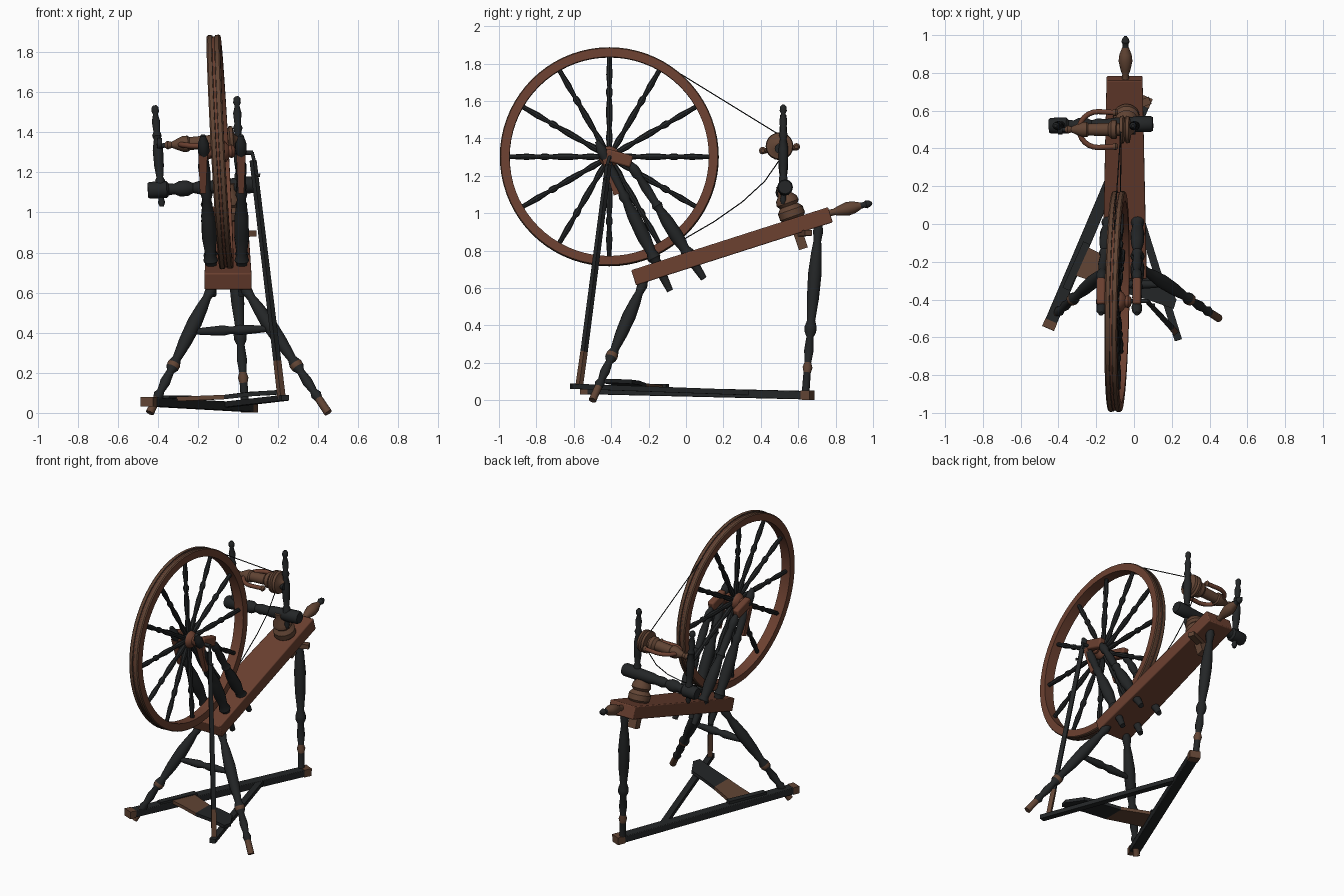
import bpy, bmesh, math
from mathutils import Vector, Matrix

if "Cube" in bpy.data.objects:
    bpy.data.objects.remove(bpy.data.objects["Cube"])


def material(name, rgb):
    m = bpy.data.materials.new(name)
    m.diffuse_color = (*rgb, 1)
    m.use_nodes = True
    m.node_tree.nodes["Principled BSDF"].inputs["Base Color"].default_value = m.diffuse_color
    return m


DARK, RED, WORN = 0, 1, 2
MATS = [material("dark_wood", (0.017, 0.019, 0.020)),
        material("red_brown_wood", (0.150, 0.052, 0.030)),
        material("worn_wood", (0.120, 0.058, 0.034))]


def finish(bm, name):
    bmesh.ops.recalc_face_normals(bm, faces=bm.faces)
    me = bpy.data.meshes.new(name)
    bm.to_mesh(me)
    bm.free()
    for m in MATS:
        me.materials.append(m)
    me.shade_smooth()
    me.set_sharp_from_angle(angle=math.radians(38))
    ob = bpy.data.objects.new(name, me)
    bpy.context.collection.objects.link(ob)
    return ob


def lathe(name, a, b, prof, mat=DARK, bands=(), n=12, closed=False):
    """Turned part along a-b; prof is (fraction, radius); bands recolour fractions."""
    a, b = Vector(a), Vector(b)
    q = (b - a).to_track_quat('Z', 'Y')
    bm = bmesh.new()
    rings = []
    for t, r in prof:
        c = a.lerp(b, t)
        rings.append([bm.verts.new(c + q @ Vector((r * math.cos(k * math.tau / n),
                                                   r * math.sin(k * math.tau / n), 0)))
                      for k in range(n)])
    for i in range(len(prof) if closed else len(prof) - 1):
        j = (i + 1) % len(prof)
        mid = (prof[i][0] + prof[j][0]) / 2
        idx = next((m for lo, hi, m in bands if lo <= mid <= hi), mat)
        for k in range(n):
            l = (k + 1) % n
            f = bm.faces.new((rings[i][k], rings[i][l], rings[j][l], rings[j][k]))
            f.material_index = idx
    if not closed:
        for ring, t in ((rings[0], 0), (rings[-1], 1)):
            f = bm.faces.new(ring)
            f.material_index = next((m for lo, hi, m in bands if lo <= t <= hi), mat)
    return finish(bm, name)


def prism(name, pts, thick, mat):
    """Board from a top outline, extended downward by thick."""
    bm = bmesh.new()
    top = [bm.verts.new(p) for p in pts]
    low = [bm.verts.new(Vector(p) - Vector(thick)) for p in pts]
    faces = [bm.faces.new(top), bm.faces.new(low[::-1])]
    for i in range(len(pts)):
        j = (i + 1) % len(pts)
        faces.append(bm.faces.new((top[i], low[i], low[j], top[j])))
    for f in faces:
        f.material_index = mat
    return finish(bm, name)


def beam(name, a, b, w, h, mat=DARK, w2=None, bevel=0.0):
    """Straight bar from a to b, width w (w2 at the far end), height h."""
    a, b = Vector(a), Vector(b)
    d = (b - a).normalized()
    side = d.cross(Vector((0, 0, 1))).normalized()
    up = side.cross(d)
    w2 = w if w2 is None else w2
    pts = [a - side * w / 2 + up * h / 2, a + side * w / 2 + up * h / 2,
           b + side * w2 / 2 + up * h / 2, b - side * w2 / 2 + up * h / 2]
    ob = prism(name, pts, up * h, mat)
    if bevel:
        m = ob.modifiers.new("soft_edges", 'BEVEL')
        m.width, m.segments = bevel, 2
    return ob


def tube(name, pts, r, mat):
    cu = bpy.data.curves.new(name, 'CURVE')
    cu.dimensions = '3D'
    cu.bevel_depth, cu.bevel_resolution, cu.use_fill_caps = r, 2, True
    s = cu.splines.new('POLY')
    s.points.add(len(pts) - 1)
    for p, co in zip(s.points, pts):
        p.co = (*co, 1)
    cu.materials.append(MATS[mat])
    ob = bpy.data.objects.new(name, cu)
    bpy.context.collection.objects.link(ob)


LEG = [(0, .018), (.05, .028), (.11, .021), (.18, .029), (.3, .037), (.45, .033), (.58, .022),
       (.62, .033), (.65, .032), (.68, .019), (.76, .026), (.83, .018), (.86, .027), (.89, .020), (1, .021)]
POST = [(0, .017), (.1, .024), (.13, .027), (.2, .027), (.22, .037), (.26, .026), (.36, .037),
        (.5, .034), (.6, .022), (.63, .03), (.66, .021), (.78, .026), (.87, .019),
        (.9, .028), (.95, .027), (1, .012)]

# sloping bench
beam("bench", (-.05, -.28, .655), (-.05, .772, .992), .235, .085, RED, .19, .006)
lathe("bench_handle", (-.045, .755, .998), (-.045, .995, 1.055),
      [(0, .02), (.15, .017), (.25, .026), (.45, .037), (.6, .032), (.75, .017), (.82, .015),
       (.87, .022), (.95, .016), (1, .006)], WORN, [(.72, 1, DARK)])

# three legs and a stretcher
FOOT = [(.9, 1, WORN), (.62, .65, WORN)]
lathe("front_leg_left", (-.12, -.22, .645), (-.44, -.5, .0), LEG, DARK, FOOT)
lathe("front_leg_right", (.02, -.22, .645), (.45, -.5, .0), LEG, DARK, FOOT)
lathe("back_leg", (-.03, .71, .95), (.035, .64, .05), LEG, DARK, [(.84, .9, WORN)])
lathe("leg_stretcher", (-.235, -.32, .405), (.17, -.32, .42),
      [(0, .013), (.2, .02), (.4, .026), (.48, .019), (.52, .019), (.6, .026), (.8, .02), (1, .013)])

# treadle: floor bar, swinging bar and foot board
beam("treadle_floor_bar", (-.445, -.53, .055), (.06, .655, .027), .065, .045, DARK, None, .004)
beam("floor_bar_front_end", (-.455, -.553, .056), (-.438, -.513, .055), .068, .048, WORN)
beam("floor_bar_back_end", (.047, .625, .028), (.068, .674, .027), .068, .05, WORN)
beam("treadle_arm", (.235, -.615, .075), (-.07, .36, .04), .04, .028, DARK)
prism("foot_board", [(-.07, -.36, .09), (.07, -.40, .105), (.21, -.45, .115), (.225, -.40, .115),
                     (.16, -.29, .11), (.05, -.25, .105), (-.07, -.21, .09)], (0, 0, .022), DARK)
prism("foot_board_worn_half", [(-.32, -.27, .08), (-.2, -.31, .085), (-.07, -.36, .09),
                               (-.07, -.21, .09), (-.17, -.16, .085), (-.27, -.11, .08)],
      (0, 0, .022), WORN)
beam("foot_board_cleat", (-.36, -.345, .075), (-.25, -.10, .075), .04, .025, DARK)

# leaning wheel posts and their braces with bearing blocks
for side, x0, x1 in (("left", -.125, -.175), ("right", .02, .015)):
    lathe("wheel_post_" + side, (x0, -.085, .585), (x1, -.475, 1.385), POST)
    lathe("wheel_brace_" + side, (x0, .095, .65), (x1, -.30, 1.27), POST)
    beam("bearing_block_" + side, (x1, -.43, 1.315), (x1, -.29, 1.275), .045, .065, RED, None, .01)
    beam("block_tail_" + side, (x1, -.43, 1.29), (x1, -.37, 1.10), .045, .035, RED, .03)

# wheel, slightly leaning
W = Matrix.Translation((-.09, -.41, 1.302)) @ Matrix.Rotation(-.018, 4, 'Z') @ Matrix.Rotation(-.055, 4, 'Y')


def wheel_point(x, r=0.0, ang=0.0):
    return W @ Vector((x, r * math.cos(ang), r * math.sin(ang)))


lathe("wheel_rim", wheel_point(-.034), wheel_point(.034),
      [(0, .533), (0, .58), (.1, .585), (.36, .584), (.42, .578), (.58, .578), (.64, .584),
       (.9, .585), (1, .58), (1, .533)], RED, [(.05, .49, WORN), (.51, .97, WORN)], 72, True)
for i, x in enumerate((-.009, .009)):
    lathe("rim_cord_%d" % i, wheel_point(x - .002), wheel_point(x + .002),
          [(0, .576), (0, .583), (1, .583), (1, .576)], DARK, (), 72, True)
lathe("hub", wheel_point(-.075), wheel_point(.075),
      [(0, .022), (.1, .034), (.2, .03), (.3, .05), (.4, .056), (.6, .056), (.7, .05),
       (.8, .03), (.9, .034), (1, .022)], RED, [(.42, .58, DARK)], 20)
for k in range(12):
    ang = k * math.tau / 12
    lathe("spoke_%02d" % k, wheel_point(0, .045, ang), wheel_point(0, .54, ang),
          [(0, .013), (.12, .018), (.22, .012), (.3, .016), (.42, .018), (.55, .012), (.59, .018),
           (.63, .018), (.66, .011), (.8, .017), (.93, .013), (1, .013)], DARK, (), 8)

# axle, crank and footman rod
lathe("axle", (-.20, -.412, 1.305), (.075, -.408, 1.298), [(0, .011), (1, .011)], DARK)
tube("crank", [(.07, -.41, 1.30), (.08, -.42, 1.26), (.083, -.43, 1.19), (.11, -.43, 1.185)], .009, DARK)
beam("footman_rod", (.075, -.415, 1.26), (.196, -.545, .26), .024, .026, DARK, .03)
beam("footman_rod_worn_end", (.196, -.545, .26), (.218, -.572, .07), .03, .027, WORN, .032)

# tilted support for the spinning head
lathe("head_collar", (-.04, .578, .96), (-.04, .51, 1.15),
      [(0, .05), (.12, .07), (.3, .07), (.42, .05), (.5, .062), (.62, .058), (.75, .036), (1, .03)], WORN, (), 20)
beam("tension_peg", (-.04, .628, .81), (-.04, .57, .98), .06, .05, WORN)
beam("peg_pin", (-.06, .60, .89), (.085, .655, .895), .04, .03, WORN)

# horizontal head bar and the two upright maidens
lathe("head_bar", (-.45, .52, 1.11), (.10, .53, 1.14),
      [(0, .036), (.02, .042), (.17, .042), (.19, .03), (.24, .026), (.29, .039), (.36, .039),
       (.41, .025), (.47, .034), (.55, .03), (.62, .036), (.78, .038), (.85, .042), (.98, .042), (1, .036)])
MAIDEN = [(0, .01), (.04, .018), (.08, .013), (.14, .024), (.26, .024), (.29, .017), (.4, .024),
          (.56, .026), (.66, .017), (.7, .024), (.74, .016), (.84, .021), (.91, .012), (.94, .019),
          (.98, .017), (1, .008)]
lathe("maiden_left", (-.38, .52, 1.03), (-.415, .52, 1.535), MAIDEN)
lathe("maiden_right", (.01, .52, 1.05), (-.006, .52, 1.58), MAIDEN)

# flyer, bobbin and pulleys
lathe("flyer_spindle", (-.405, .50, 1.332), (.005, .50, 1.362),
      [(0, .01), (.1, .012), (.13, .022), (.18, .015), (.25, .028), (.32, .04), (.38, .04),
       (.40, .032), (.66, .035), (.7, .05), (.76, .05), (.77, .035), (.8, .035),
       (.81, .072), (.85, .074), (.87, .06), (.89, .074), (.93, .07), (.95, .03), (1, .012)],
      WORN, [(0, .1, DARK)], 20)
arm = [(.29 * -1 + .10 * (1 - math.cos(a)), .50 + .095 * math.sin(a), 1.342 + .01 * math.sin(a))
       for a in [math.radians(d) for d in range(-90, 91, 15)]]
tube("flyer_arms", [(-.10, .41, 1.335)] + arm + [(-.10, .59, 1.355)], .014, RED)
for i, (y, z) in enumerate(((.41, 1.335), (.59, 1.355))):
    lathe("flyer_arm_tip_%d" % i, (-.11, y, z), (-.085, y, z), [(0, .016), (.5, .02), (1, .01)], WORN)
for i, x in enumerate((-.39, -.005)):
    lathe("leather_bearing_%d" % i, (x - .012, .50, 1.345), (x + .012, .50, 1.345),
          [(0, .026), (1, .026)], DARK)

# drive cord
tube("drive_cord_top", [(-.105, -.03, 1.745), (-.07, .49, 1.425)], .003, DARK)
tube("drive_cord_bottom", [(-.075, -.01, .862), (-.072, .15, .955), (-.07, .30, 1.06),
                           (-.068, .42, 1.17), (-.066, .50, 1.285)], .003, DARK)
